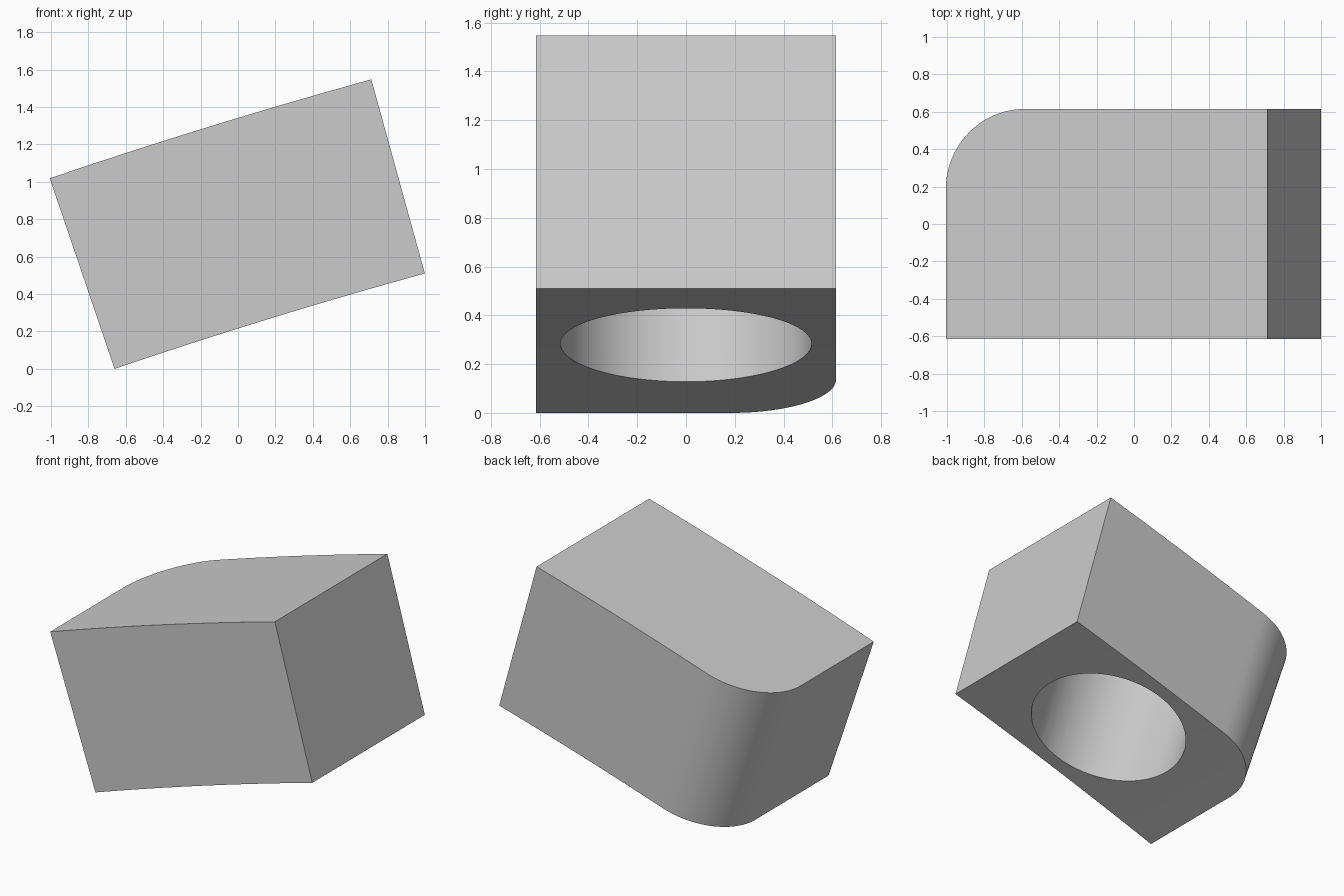
import bpy, bmesh
from math import sin, cos, pi, radians
from mathutils import Matrix, Vector

if "Cube" in bpy.data.objects:
    bpy.data.objects.remove(bpy.data.objects["Cube"], do_unlink=True)

RADIUS = 29.6          # bend radius of the underside
THICK = 1.076
HALF_WIDTH = 0.615
LENGTH = 1.737
CORNER = 0.43          # rounded back corner
HOLE_R, HOLE_DEPTH = 0.515, 0.97
TILT, HALF_SPAN = radians(17.1), radians(1.68)


def direction(s):
    a = TILT + HALF_SPAN * (1 - 2 * s)
    return Vector((-sin(a), 0, cos(a)))


CENTRE = Vector((-0.66, 0, 0)) - RADIUS * direction(0)


def bend(s, y, h):
    """Place a point at fraction s along the arc, height h above the underside."""
    return CENTRE + direction(s) * (RADIUS + h) + Vector((0, y, 0))


grey = bpy.data.materials.new("light grey")
grey.use_nodes = True
colour = (0.6, 0.6, 0.6, 1)
grey.diffuse_color = colour
grey.node_tree.nodes["Principled BSDF"].inputs["Base Color"].default_value = colour

# Curved block: columns along the length, the back edge follows the round corner
columns = []
for i in range(25):
    t = i / 24 * pi / 2
    columns.append((CORNER * (1 - cos(t)) / LENGTH, HALF_WIDTH - CORNER * (1 - sin(t))))
start = CORNER / LENGTH
columns += [(start + (1 - start) * i / 24, HALF_WIDTH) for i in range(1, 25)]

bm = bmesh.new()
rings = []
for s, back in columns:
    corners = [(-HALF_WIDTH, 0), (back, 0), (back, THICK), (-HALF_WIDTH, THICK)]
    rings.append([bm.verts.new(bend(s, y, h)) for y, h in corners])
for a, b in zip(rings, rings[1:]):
    for k in range(4):
        n = (k + 1) % 4
        bm.faces.new((a[k], a[n], b[n], b[k]))
bm.faces.new(rings[0])
bm.faces.new(rings[-1])
bmesh.ops.recalc_face_normals(bm, faces=bm.faces)
mesh = bpy.data.meshes.new("curved_block")
bm.to_mesh(mesh)
bm.free()
mesh.materials.append(grey)
block = bpy.data.objects.new("curved_block", mesh)
bpy.context.collection.objects.link(block)

# Round blind hole cut into the underside
hole_s, below = 0.53, 0.2
up = direction(hole_s)
middle = bend(hole_s, 0, (HOLE_DEPTH - below) / 2)
bpy.ops.mesh.primitive_cylinder_add(vertices=96, radius=HOLE_R, depth=HOLE_DEPTH + below)
cutter = bpy.context.object
cutter.name = "hole_cutter"
cutter.data.materials.append(grey)
cutter.matrix_world = Matrix.Translation(middle) @ up.to_track_quat("Z", "Y").to_matrix().to_4x4()
cutter.hide_render = True

cut = block.modifiers.new("hole", "BOOLEAN")
cut.operation = "DIFFERENCE"
cut.solver = "EXACT"
cut.object = cutter
bpy.ops.object.select_all(action="DESELECT")
block.select_set(True)
bpy.context.view_layer.objects.active = block
bpy.ops.object.modifier_apply(modifier=cut.name)
bpy.data.objects.remove(cutter, do_unlink=True)
bpy.ops.object.shade_smooth_by_angle(angle=radians(30))
